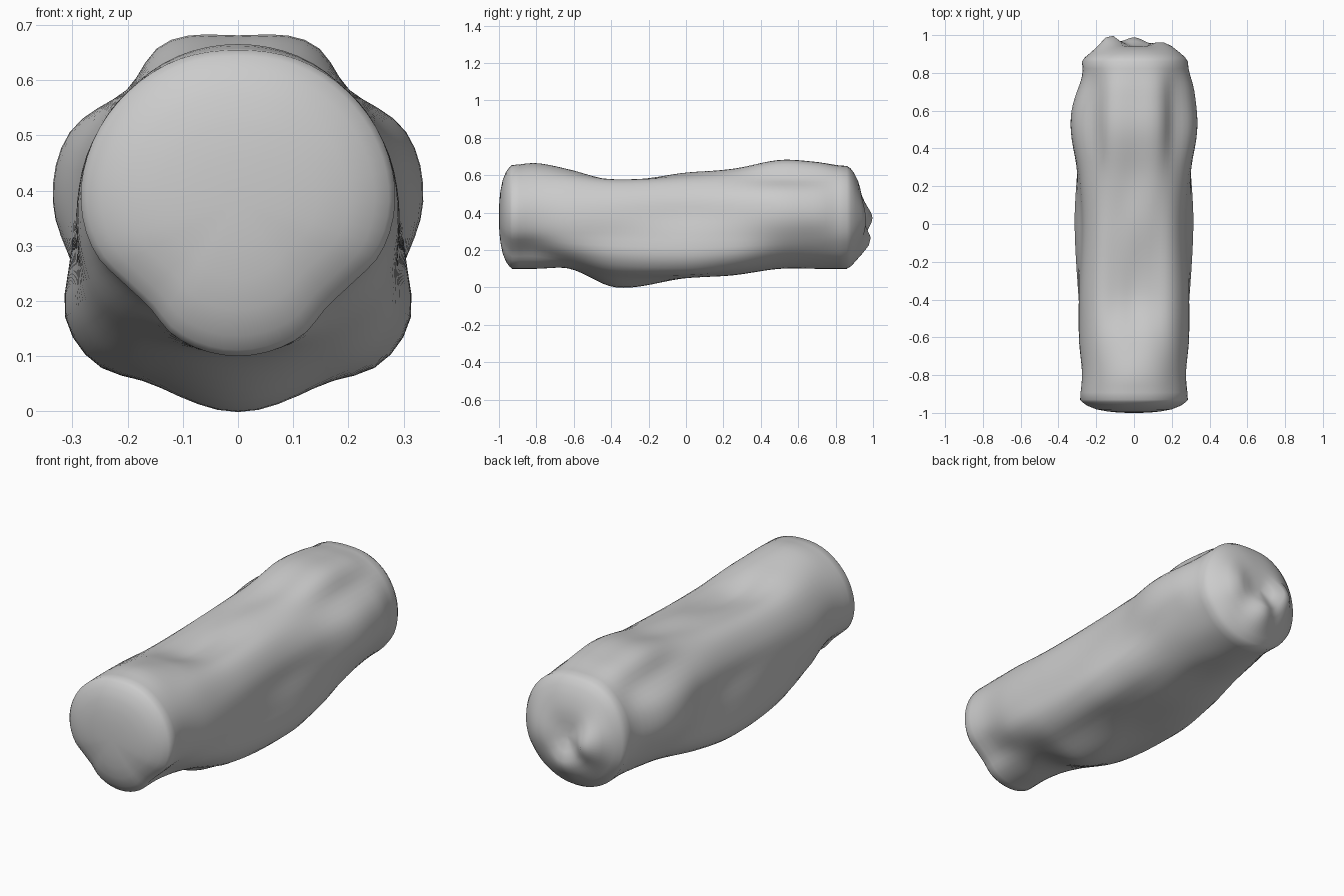
import bpy, bmesh
from math import sin, cos, radians, exp

if "Cube" in bpy.data.objects:
    bpy.data.objects.remove(bpy.data.objects["Cube"])

ZC = 0.38                                   # height of the log axis
ANGLES = [0, 25, 45, 68, 90, 110, 125, 140, 155, 180]  # top, round the side, bottom
# y position, then radius at each angle
SECTIONS = [
    (-0.93, .275, .28, .282, .285, .285, .275, .255, .25, .27, .28),
    (-0.80, .285, .285, .282, .28, .275, .27, .255, .25, .27, .28),
    (-0.62, .25, .265, .282, .285, .29, .30, .31, .30, .29, .28),
    (-0.37, .185, .215, .268, .285, .29, .31, .355, .37, .36, .38),
    (0.00, .235, .25, .275, .28, .28, .325, .38, .39, .355, .33),
    (0.25, .25, .275, .282, .295, .295, .32, .36, .36, .335, .315),
    (0.50, .30, .316, .286, .33, .335, .32, .315, .305, .295, .28),
    (0.70, .29, .305, .285, .315, .32, .30, .29, .285, .28, .28),
    (0.86, .27, .28, .285, .285, .285, .285, .28, .28, .28, .28),
]
N_AROUND, N_ALONG = 64, 48


def spline(xs, vs, x):
    """Smooth curve through the points (xs, vs), flat at both ends."""
    i = 0
    while i < len(xs) - 2 and x > xs[i + 1]:
        i += 1

    def slope(k):
        if k in (0, len(xs) - 1):
            return 0
        return (vs[k + 1] - vs[k - 1]) / (xs[k + 1] - xs[k - 1])
    h = xs[i + 1] - xs[i]
    t = (x - xs[i]) / h
    return ((2*t**3 - 3*t**2 + 1) * vs[i] + (t**3 - 2*t*t + t) * h * slope(i)
            + (3*t*t - 2*t**3) * vs[i + 1] + (t**3 - t*t) * h * slope(i + 1))


def bump(dx, dy, sx, sy):
    return exp(-(dx / sx) ** 2 - (dy / sy) ** 2)


YS = [s[0] for s in SECTIONS]


def ring(y, scale=1.0):
    radii = [spline(YS, [s[k + 1] for s in SECTIONS], y) for k in range(len(ANGLES))]
    pts = []
    for i in range(N_AROUND):
        a = 360 * i / N_AROUND
        r = spline(ANGLES, radii, min(a, 360 - a))
        # dent on the left near the back, shallow groove on top
        r -= 0.025 * bump(a - 270, y - 0.76, 40, 0.1)
        off = (a + 180) % 360 - 180
        r -= 0.012 * bump(off + 18, y - 0.05, 14, 0.2)
        pts.append((r * scale * sin(radians(a)), r * scale * cos(radians(a)) + ZC))
    return pts


def back_y(x, z):
    """Broken back end: soft knobs."""
    return (0.062 * bump(x + .13, z - .37, .06, .09)
            + 0.05 * bump(x, z - .25, .08, .08)
            + 0.03 * bump(x - .16, z - .36, .07, .12))


bm = bmesh.new()
rings = []
# domed front end
for y, s in [(-1.0, .1), (-.998, .3), (-.992, .5), (-.981, .7), (-.962, .87), (-.943, .96)]:
    rings.append([bm.verts.new((x, y, z)) for x, z in ring(YS[0], s)])
# log body
for j in range(N_ALONG + 1):
    y = YS[0] + (YS[-1] - YS[0]) * j / N_ALONG
    rings.append([bm.verts.new((x, y, z)) for x, z in ring(y)])
# broken back end
for y, s in [(.88, .95), (.90, .85), (.92, .7), (.932, .55), (.94, .4), (.94, .25), (.94, .1)]:
    rings.append([bm.verts.new((x, y + back_y(x, z), z)) for x, z in ring(YS[-1], s)])
for a, b in zip(rings, rings[1:]):
    for i in range(N_AROUND):
        k = (i + 1) % N_AROUND
        bm.faces.new((a[i], a[k], b[k], b[i]))
# close both ends
for r, y in ((rings[0], -1.0), (rings[-1], .94 + back_y(0, ZC))):
    c = bm.verts.new((0, y, ZC))
    for i in range(N_AROUND):
        bm.faces.new((r[i], r[(i + 1) % N_AROUND], c))
bmesh.ops.recalc_face_normals(bm, faces=bm.faces)

mesh = bpy.data.meshes.new("log")
bm.to_mesh(mesh)
bm.free()
log = bpy.data.objects.new("log", mesh)
bpy.context.collection.objects.link(log)
bpy.context.view_layer.objects.active = log
log.select_set(True)
bpy.ops.object.shade_smooth_by_angle(angle=radians(60))
